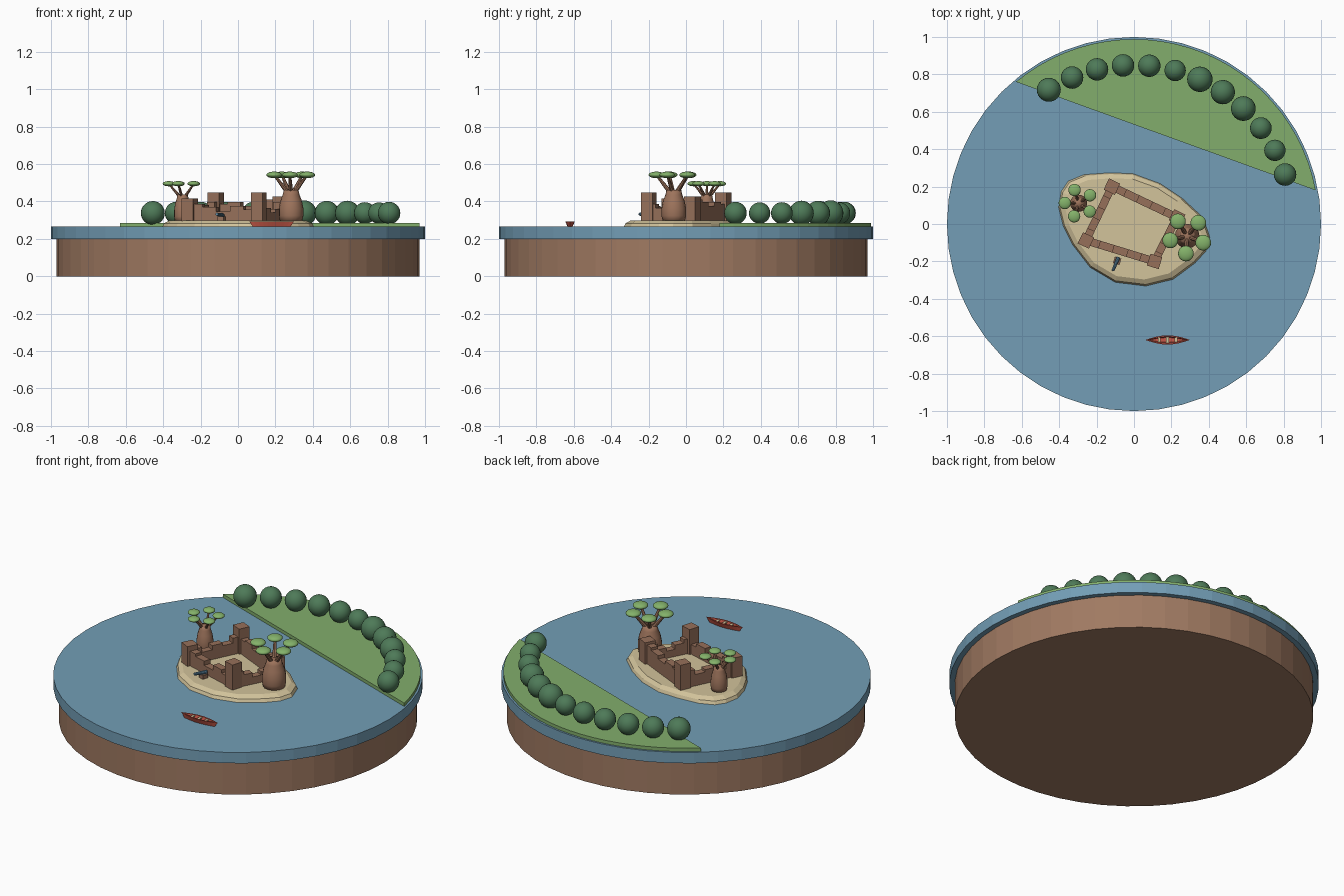
import bpy, bmesh
from math import cos, sin, radians, atan2, pi
from mathutils import Vector, Matrix

cube = bpy.data.objects.get("Cube")
if cube:
    bpy.data.objects.remove(cube, do_unlink=True)


def material(name, r, g, b):
    col = [((c / 255 + 0.055) / 1.055) ** 2.4 for c in (r, g, b)] + [1]
    m = bpy.data.materials.new(name)
    m.use_nodes = True
    m.diffuse_color = col
    m.node_tree.nodes["Principled BSDF"].inputs["Base Color"].default_value = col
    return m


EARTH = material("earth brown", 160, 122, 98)
WATER = material("water blue", 115, 158, 182)
GRASS = material("grass green", 130, 174, 108)
BUSH = material("bush green", 78, 122, 88)
LEAF = material("leaf green", 132, 178, 106)
SAND = material("sand", 210, 195, 155)
WALL = material("fort clay", 150, 112, 90)
BARK = material("bark brown", 158, 116, 92)
RED = material("boat red", 198, 88, 72)
STEEL = material("cannon blue", 95, 138, 165)


def finish(name, bm, mat, smooth=False):
    bmesh.ops.recalc_face_normals(bm, faces=bm.faces)
    me = bpy.data.meshes.new(name)
    bm.to_mesh(me)
    bm.free()
    me.materials.append(mat)
    if smooth:
        me.shade_smooth()
    ob = bpy.data.objects.new(name, me)
    bpy.context.collection.objects.link(ob)
    return ob


def circle(r, n, start=0, end=360):
    full = end - start == 360
    steps = n if full else n - 1
    angles = [radians(start + (end - start) * i / steps) for i in range(n)]
    return [(r * cos(a), r * sin(a)) for a in angles]


def loft(name, outline, levels, mat, at=(0, 0), smooth=False):
    """Stack scaled copies of an outline; levels are (scale x, scale y, z)."""
    bm = bmesh.new()
    n = len(outline)
    mx = sum(p[0] for p in outline) / n
    my = sum(p[1] for p in outline) / n
    rings = [[bm.verts.new((at[0] + mx + (x - mx) * sx, at[1] + my + (y - my) * sy, z))
              for x, y in outline] for sx, sy, z in levels]
    for a, b in zip(rings, rings[1:]):
        for i in range(n):
            j = (i + 1) % n
            bm.faces.new((a[i], a[j], b[j], b[i]))
    bm.faces.new(rings[0])
    bm.faces.new(rings[-1])
    return finish(name, bm, mat, smooth)


def box(name, center, size, mat, angle=0):
    bm = bmesh.new()
    xf = Matrix.Translation(center) @ Matrix.Rotation(angle, 4, 'Z') @ Matrix.Diagonal((*size, 1))
    bmesh.ops.create_cube(bm, size=1, matrix=xf)
    return finish(name, bm, mat)


def ball(name, center, radii, mat, seg=20):
    bm = bmesh.new()
    xf = Matrix.Translation(center) @ Matrix.Diagonal((*radii, 1))
    bmesh.ops.create_uvsphere(bm, u_segments=seg, v_segments=seg // 2 + 2, radius=1, matrix=xf)
    return finish(name, bm, mat, True)


def rod(name, a, b, r1, r2, mat, seg=8):
    a, b = Vector(a), Vector(b)
    d = b - a
    bm = bmesh.new()
    xf = Matrix.Translation((a + b) / 2) @ d.to_track_quat('Z', 'Y').to_matrix().to_4x4()
    bmesh.ops.create_cone(bm, cap_ends=True, segments=seg, radius1=r1, radius2=r2,
                          depth=d.length, matrix=xf)
    return finish(name, bm, mat)


# Ground disc, water and grassy shore
loft("earth_base", circle(0.97, 48), [(1, 1, 0), (1, 1, 0.2)], EARTH)
loft("water", circle(1, 48), [(1, 1, 0.2), (1, 1, 0.265)], WATER)
loft("shore", circle(0.988, 28, 10.5, 129.7), [(1, 1, 0.265), (1, 1, 0.285)], GRASS)

# Row of round bushes along the shore
bush_radii = [.064, .06, .06, .06, .06, .057, .068, .065, .066, .058, .057, .06]
for i, r in enumerate(bush_radii):
    a = radians(122.4 - 9.48 * i)
    ball(f"bush_{i + 1}", (0.85 * cos(a), 0.85 * sin(a), 0.338), (r, r, r), BUSH, 24)

# Sandy island
island = [(-.405, .09), (-.39, .175), (-.353, .23), (-.268, .265), (-.13, .275), (-.005, .27),
          (.14, .217), (.26, .137), (.37, .035), (.407, -.07), (.385, -.147), (.327, -.21),
          (.21, -.297), (.064, -.333), (-.1, -.313), (-.235, -.233), (-.33, -.11), (-.38, -.01)]
loft("island", island, [(1, 1, .262), (.975, .97, .283), (.9, .89, .298)], SAND)

# Ruined fort: corner towers joined by stepped walls
GROUND = 0.296
corners = [Vector(c) for c in ((-.257, -.088), (-.118, .2), (.23, .035), (.11, -.2))]
tower_heights = [.12, .152, .13, .152]
wall_heights = [(.09, .06, .085, .07, .1), (.09, .1, .08, .1, .115),
                (.1, .065, .045, .07, .09), (.06, .08, .05, .075, .09)]
sides = ("left", "back", "right", "front")
for i, side in enumerate(sides):
    p, q = corners[i], corners[(i + 1) % 4]
    d = q - p
    ang = atan2(d.y, d.x)
    h = tower_heights[i]
    box(f"tower_{side}", (p.x, p.y, GROUND + h / 2), (.066, .066, h), WALL, ang)
    steps = wall_heights[i]
    n = len(steps)
    for k, h in enumerate(steps):
        c = p + d * (k + 0.5) / n
        box(f"wall_{side}_{k + 1}", (c.x, c.y, GROUND + h / 2),
            (d.length / n, .042, h), WALL, ang)

# Cannon on a block in front of the fort
box("cannon_block", (-.09, -.197, GROUND + .012), (.036, .036, .024), WALL, radians(-17))
rod("cannon_barrel", (-.083, -.178, .326), (-.113, -.25, .332), .011, .008, STEEL, 10)


# Bottle-trunked trees with flat leaf pads
def tree(name, x, y, s, base, height, ring, pad, pad_z, turn):
    profile = [(.88, 0), (1, .2), (1, .42), (.88, .66), (.68, .86), (.6, 1)]
    loft(f"{name}_trunk", circle(s, 16), [(r, r, base + t * height) for r, t in profile],
         BARK, (x, y), True)
    top = base + height
    for k in range(5):
        a = radians(turn + 72 * k)
        px, py = x + ring * cos(a), y + ring * sin(a)
        rod(f"{name}_branch_{k + 1}", (x + .2 * s * cos(a), y + .2 * s * sin(a), top - .02),
            (px, py, pad_z), s * .2, s * .1, BARK)
        ball(f"{name}_leaves_{k + 1}", (px, py, pad_z), (pad, pad, pad * .42), LEAF)


tree("large_tree", .284, -.065, .066, .29, .17, .093, .042, .542, 50)
tree("small_tree", -.296, .111, .046, .29, .148, .074, .033, .495, 35)

# Small rowing boat: pointed hull, hollow inside, with benches
half = [(-.12 + .024 * i, .025 * cos((i - 5) / 5 * pi / 2)) for i in range(11)]
hull = [(x, -y) for x, y in half] + [(x, y) for x, y in half[-2:0:-1]]
loft("boat_hull", hull, [(.82, .5, .263), (1, 1, .293), (.9, .72, .293), (.8, .5, .277)],
     RED, (.18, -.62))
for k in (-1, 0, 1):
    box(f"boat_bench_{k + 2}", (.18 + .045 * k, -.62, .288), (.016, .03 - .006 * abs(k), .005), SAND)
